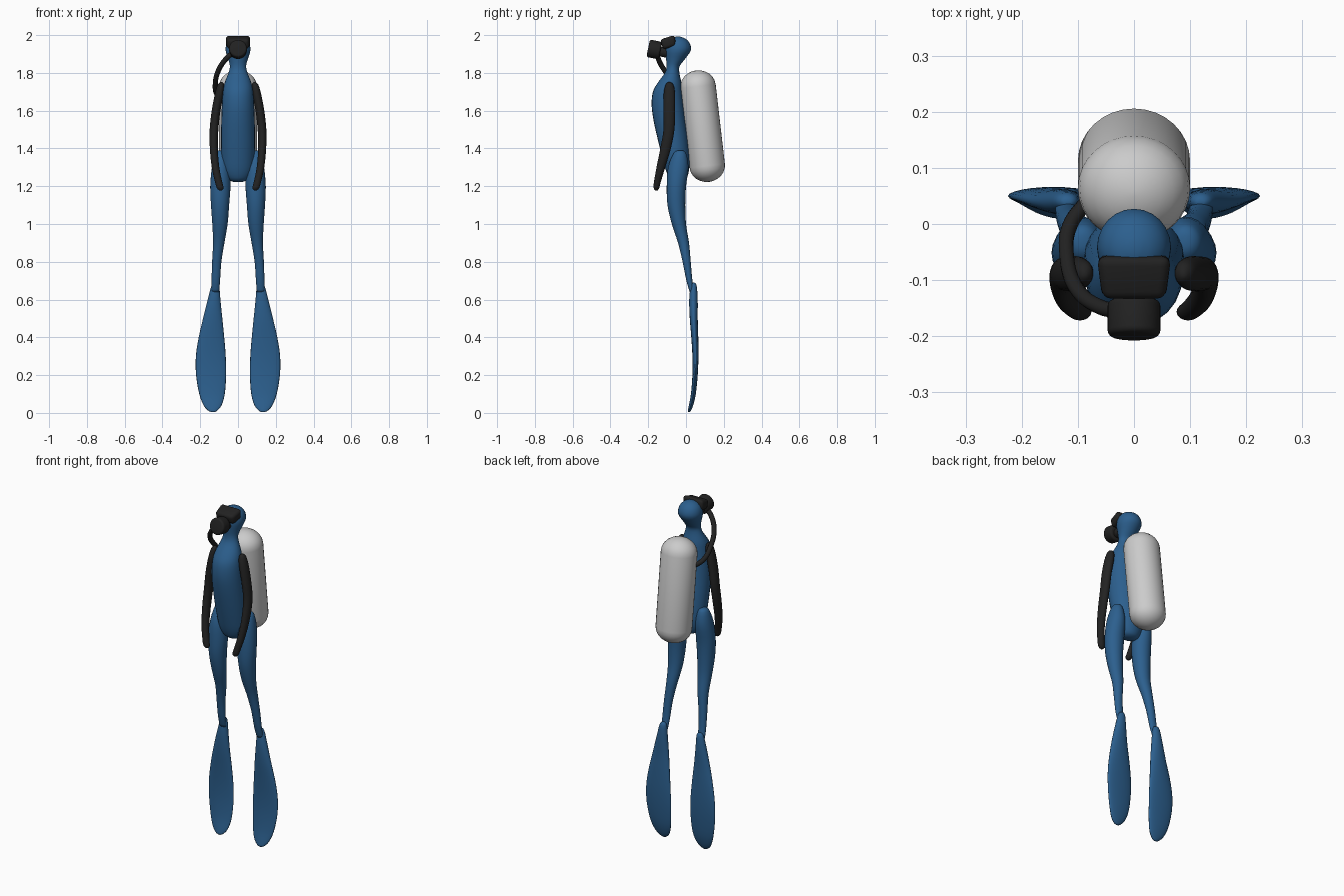
import bpy, bmesh, math
from mathutils import Vector

if "Cube" in bpy.data.objects:
    bpy.data.objects.remove(bpy.data.objects["Cube"])


def paint(obj, mat):
    if mat:
        obj.data.materials.append(mat)


def material(name, rgb):
    m = bpy.data.materials.new(name)
    m.diffuse_color = (*rgb, 1)
    m.use_nodes = True
    m.node_tree.nodes["Principled BSDF"].inputs["Base Color"].default_value = m.diffuse_color
    return m


blue = material("wetsuit_blue", (0.025, 0.115, 0.27))
black = material("rubber_black", (0.016, 0.016, 0.016))


def spline(keys, steps):
    """Catmull-Rom resampling of a list of section tuples."""
    k = [Vector(s) for s in keys]
    k = [k[0]] + k + [k[-1]]
    out = []
    for i in range(1, len(k) - 2):
        a, b, c, d = k[i - 1:i + 3]
        for s in range(steps):
            t = s / steps
            out.append(0.5 * (2 * b + (c - a) * t + (2 * a - 5 * b + 4 * c - d) * t * t
                              + (3 * b - a - 3 * c + d) * t ** 3))
    return out + [k[-1]]


def loft(name, sections, mat, mirror=False, steps=3, sides=24):
    """Skin elliptical sections given as (z, x min, x max, y min, y max)."""
    bm = bmesh.new()
    rings = []
    for z, x0, x1, y0, y1 in spline(sections, steps):
        rings.append([bm.verts.new(((x0 + x1) / 2 + (x1 - x0) / 2 * math.cos(a),
                                    (y0 + y1) / 2 + (y1 - y0) / 2 * math.sin(a), z))
                      for a in (2 * math.pi * i / sides for i in range(sides))])
    for r, q in zip(rings, rings[1:]):
        for i in range(sides):
            j = (i + 1) % sides
            bm.faces.new((r[i], r[j], q[j], q[i]))
    bm.faces.new(rings[0])
    bm.faces.new(rings[-1])
    bmesh.ops.recalc_face_normals(bm, faces=bm.faces)
    mesh = bpy.data.meshes.new(name)
    bm.to_mesh(mesh)
    bm.free()
    mesh.shade_smooth()
    obj = bpy.data.objects.new(name, mesh)
    bpy.context.collection.objects.link(obj)
    paint(obj, mat)
    if mirror:
        obj.modifiers.new("mirror", 'MIRROR').use_mirror_merge = False
    return obj


def rounded(obj, name, mat, width):
    """Bevel and smooth a primitive."""
    obj.name = name
    bpy.ops.object.transform_apply(location=False, rotation=False, scale=True)
    b = obj.modifiers.new("bevel", 'BEVEL')
    b.width, b.segments = width, 4
    obj.data.shade_smooth()
    paint(obj, mat)


# Torso, neck and head in one skin: (z, half width, y front, y back)
body = [(1.222, .02, -.055, -.025), (1.235, .052, -.083, 0), (1.28, .078, -.105, .015),
        (1.35, .087, -.125, .02), (1.45, .09, -.15, .012), (1.55, .088, -.172, -.002),
        (1.63, .085, -.182, -.012), (1.70, .08, -.175, -.02), (1.75, .07, -.148, -.025),
        (1.80, .05, -.112, -.035), (1.835, .043, -.103, -.034), (1.87, .051, -.105, -.008),
        (1.92, .066, -.11, .026), (1.96, .058, -.1, .018), (1.983, .036, -.078, -.006),
        (1.992, .01, -.052, -.032)]
loft("body", [(z, -w, w, f, b) for z, w, f, b in body], blue)

# Legs
loft("legs", [(1.39, .085, .1, -.04, -.02), (1.375, .063, .12, -.065, .0),
              (1.3, .045, .138, -.095, .013), (1.2, .04, .147, -.102, .0),
              (1.1, .047, .143, -.098, -.004), (1.0, .055, .136, -.075, .0),
              (.9, .072, .132, -.042, .016), (.8, .088, .137, -.018, .025),
              (.7, .095, .14, .002, .034), (.64, .1, .14, .02, .045)], blue, True)

# Swim fins
loft("fins", [(.69, .113, .125, .035, .043), (.675, .1, .14, .025, .056),
              (.6, .093, .16, .017, .062), (.5, .083, .185, .02, .062),
              (.4, .073, .208, .028, .065), (.3, .065, .223, .034, .066),
              (.2, .063, .222, .034, .062), (.1, .07, .205, .026, .052),
              (.04, .087, .182, .015, .038), (.012, .11, .158, .01, .026),
              (.004, .125, .14, .013, .02)], blue, True)

# Arms
loft("arms", [(1.752, .085, .092, -.094, -.085), (1.738, .073, .107, -.108, -.067),
              (1.69, .076, .122, -.118, -.058), (1.6, .093, .139, -.12, -.058),
              (1.5, .104, .15, -.119, -.061), (1.4, .107, .149, -.136, -.08),
              (1.3, .099, .139, -.156, -.11), (1.22, .083, .121, -.17, -.134),
              (1.19, .076, .112, -.171, -.142), (1.178, .085, .1, -.163, -.15)], black, True)

# Air tank: capsule tilted to follow the back
half, cap = .297, .085
arc = [math.radians(d) for d in (3, 15, 30, 45, 60, 75, 90)]
ends = [(half - cap + cap * math.cos(a), math.sin(a)) for a in arc]
prof = [(-z, s) for z, s in ends] + ends[::-1]
tank = loft("air_tank", [(z, -.1 * s, .1 * s, -.094 * s, .094 * s) for z, s in prof],
            None, steps=1, sides=32)
tank.location = (0, .088, 1.518)
tank.rotation_euler.x = .115

# Diving mask
bpy.ops.mesh.primitive_cube_add(size=1, location=(0, -.09, 1.962), rotation=(.3, 0, 0))
mask = bpy.context.object
for v in mask.data.vertices:
    if v.co.y < 0:
        v.co.x *= .86
    elif v.co.z < 0:
        v.co.y *= .7
mask.scale = (.132, .082, .056)
rounded(mask, "diving_mask", black, .017)

# Breathing regulator and the mouthpiece behind it
bpy.ops.mesh.primitive_cylinder_add(vertices=32, radius=.047, depth=.066,
                                    location=(0, -.168, 1.924),
                                    rotation=(math.pi / 2 - .2, 0, 0))
rounded(bpy.context.object, "regulator", black, .011)
bpy.ops.mesh.primitive_cylinder_add(vertices=24, radius=.026, depth=.07,
                                    location=(0, -.12, 1.91),
                                    rotation=(math.pi / 2 - .2, 0, 0))
rounded(bpy.context.object, "mouthpiece", black, .006)

# Air hose from the regulator round to the tank
curve = bpy.data.curves.new("air_hose", 'CURVE')
curve.dimensions = '3D'
curve.bevel_depth, curve.bevel_resolution = .0135, 3
curve.use_fill_caps = True
path = [(-.03, -.155, 1.905), (-.06, -.148, 1.878), (-.1, -.118, 1.82),
        (-.12, -.055, 1.745), (-.113, .0, 1.69), (-.08, .045, 1.66)]
sp = curve.splines.new('BEZIER')
sp.bezier_points.add(len(path) - 1)
for p, co in zip(sp.bezier_points, path):
    p.co = co
    p.handle_left_type = p.handle_right_type = 'AUTO'
hose = bpy.data.objects.new("air_hose", curve)
bpy.context.collection.objects.link(hose)
paint(hose, black)
